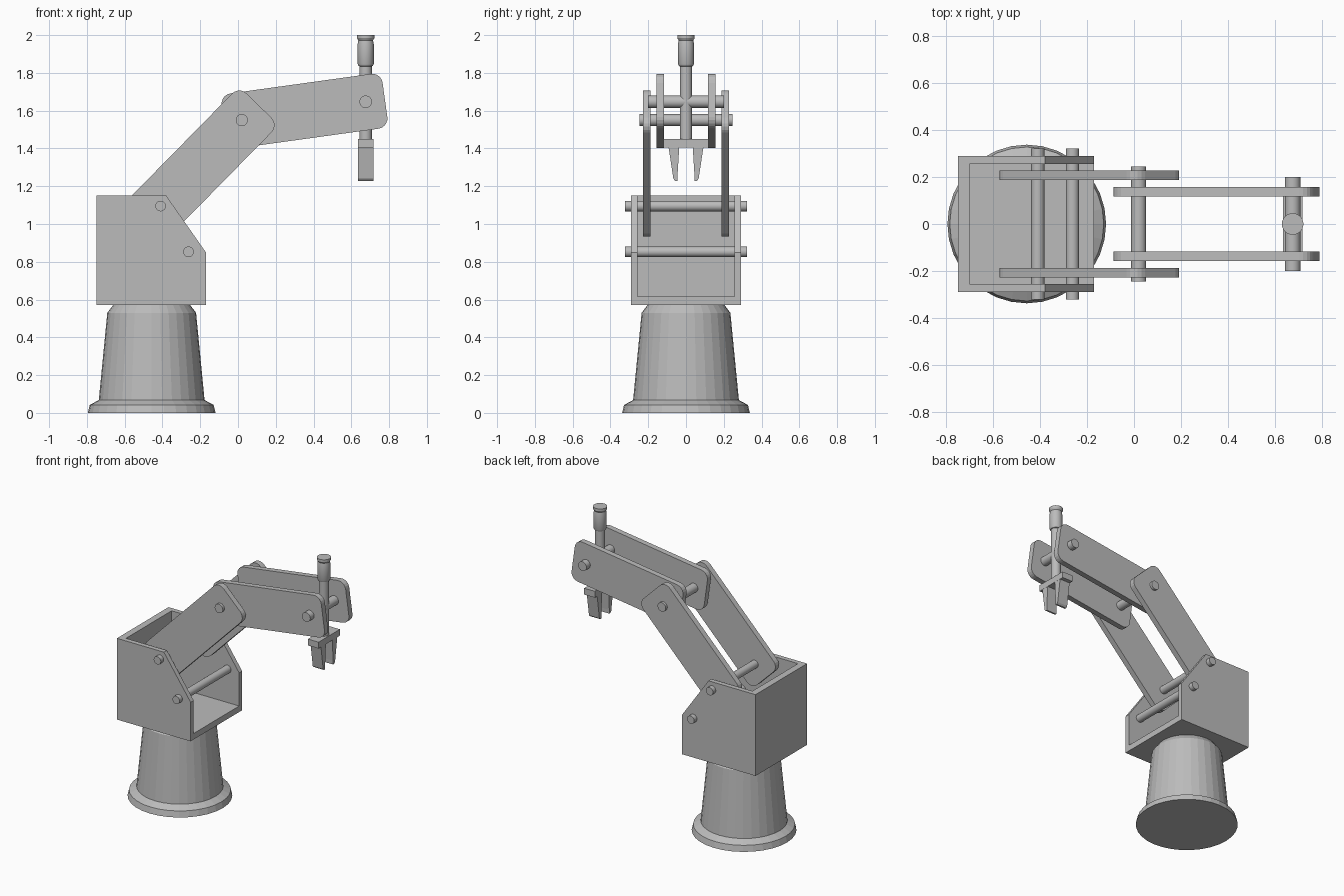
import bpy, bmesh, math
from mathutils import Vector

if "Cube" in bpy.data.objects:
    bpy.data.objects.remove(bpy.data.objects["Cube"])

grey = bpy.data.materials.new("machine grey")
grey.diffuse_color = (0.5, 0.5, 0.5, 1)
grey.use_nodes = True
grey.node_tree.nodes["Principled BSDF"].inputs["Base Color"].default_value = grey.diffuse_color


def finish(bm, name, smooth=False):
    bmesh.ops.recalc_face_normals(bm, faces=bm.faces)
    me = bpy.data.meshes.new(name)
    bm.to_mesh(me)
    bm.free()
    me.materials.append(grey)
    ob = bpy.data.objects.new(name, me)
    bpy.context.collection.objects.link(ob)
    if smooth:
        bpy.ops.object.select_all(action='DESELECT')
        ob.select_set(True)
        bpy.context.view_layer.objects.active = ob
        bpy.ops.object.shade_smooth_by_angle(angle=math.radians(30))
    return ob


def prism(bm, pts, a, b, axis='Y'):
    """Extrude a closed profile: (x, z) along y, or (y, z) along x."""
    def put(p, t):
        return (p[0], t, p[1]) if axis == 'Y' else (t, p[0], p[1])
    lo = [bm.verts.new(put(p, a)) for p in pts]
    hi = [bm.verts.new(put(p, b)) for p in pts]
    bm.faces.new(lo)
    bm.faces.new(hi)
    for i in range(len(pts)):
        j = (i + 1) % len(pts)
        bm.faces.new((lo[i], lo[j], hi[j], hi[i]))


def rect(x0, z0, x1, z1):
    return [(x0, z0), (x1, z0), (x1, z1), (x0, z1)]


def lathe(name, cx, prof, n, smooth=False):
    """Turn an (r, z) profile round a vertical axis at x = cx."""
    bm = bmesh.new()
    rings = [[bm.verts.new((cx + r * math.cos(2 * math.pi * i / n),
                            r * math.sin(2 * math.pi * i / n), z)) for i in range(n)]
             for r, z in prof]
    bm.faces.new(rings[0])
    bm.faces.new(rings[-1])
    for a, b in zip(rings, rings[1:]):
        for i in range(n):
            j = (i + 1) % n
            bm.faces.new((a[i], a[j], b[j], b[i]))
    return finish(bm, name, smooth)


def pin(name, x, z, r, half):
    n = 24
    bm = bmesh.new()
    prism(bm, [(x + r * math.cos(2 * math.pi * i / n), z + r * math.sin(2 * math.pi * i / n))
               for i in range(n)], -half, half)
    finish(bm, name, True)


def link(name, cx, cz, angle, y0, y1):
    """Pair of rounded plates, mirrored in y."""
    L, W, r, k = 0.86, 0.293, 0.055, 5
    ca, sa = math.cos(angle), math.sin(angle)
    pts = []
    for q, (sx, sz) in enumerate([(1, 1), (-1, 1), (-1, -1), (1, -1)]):
        for i in range(k + 1):
            t = math.pi / 2 * (q + i / k)
            u = sx * (L / 2 - r) + r * math.cos(t)
            v = sz * (W / 2 - r) + r * math.sin(t)
            pts.append((cx + u * ca - v * sa, cz + u * sa + v * ca))
    for side, s in (("left", 1), ("right", -1)):
        bm = bmesh.new()
        prism(bm, pts, s * y0, s * y1)
        finish(bm, name + "_" + side)


# Pedestal
lathe("pedestal", -0.457, [(0.338, 0), (0.328, 0.042), (0.28, 0.068), (0.235, 0.53),
                           (0.203, 0.572)], 32)

# Open housing: two cheeks, floor and back wall
bm = bmesh.new()
cheek = [(-0.75, 0.572), (-0.17, 0.572), (-0.17, 0.85), (-0.38, 1.15), (-0.75, 1.15)]
for s in (1, -1):
    prism(bm, cheek, s * 0.256, s * 0.29)
prism(bm, rect(-0.75, 0.572, -0.17, 0.615), -0.256, 0.256)
prism(bm, rect(-0.75, 0.615, -0.702, 1.15), -0.256, 0.256)
finish(bm, "housing")

# Arm links
link("lower_arm", -0.19, 1.32, math.radians(45.5), 0.187, 0.227)
link("upper_arm", 0.352, 1.598, math.radians(7.9), 0.117, 0.157)

# Pivot pins
pin("shoulder_pin", -0.41, 1.095, 0.028, 0.322)
pin("housing_cross_pin", -0.262, 0.853, 0.028, 0.322)
pin("elbow_pin", 0.02, 1.55, 0.032, 0.245)
pin("wrist_pin", 0.676, 1.647, 0.033, 0.2)

# Gripper spindle with thicker motor sleeve on top
lathe("gripper_spindle", 0.676, [(0.033, 1.44), (0.033, 1.835), (0.038, 1.837), (0.043, 1.848),
                                 (0.043, 1.95), (0.039, 1.972), (0.046, 1.984),
                                 (0.046, 2.0)], 24, True)

# Gripper palm and two tapered fingers
bm = bmesh.new()
prism(bm, rect(-0.12, 1.405, 0.12, 1.45), 0.634, 0.718, 'X')
finish(bm, "gripper_palm")
for side, s in (("left", 1), ("right", -1)):
    bm = bmesh.new()
    finger = [(0.092, 1.405), (0.067, 1.24), (0.057, 1.228), (0.045, 1.228), (0.045, 1.255),
              (0.036, 1.405)]
    prism(bm, [(s * y, z) for y, z in finger], 0.635, 0.717, 'X')
    finish(bm, "gripper_finger_" + side)
